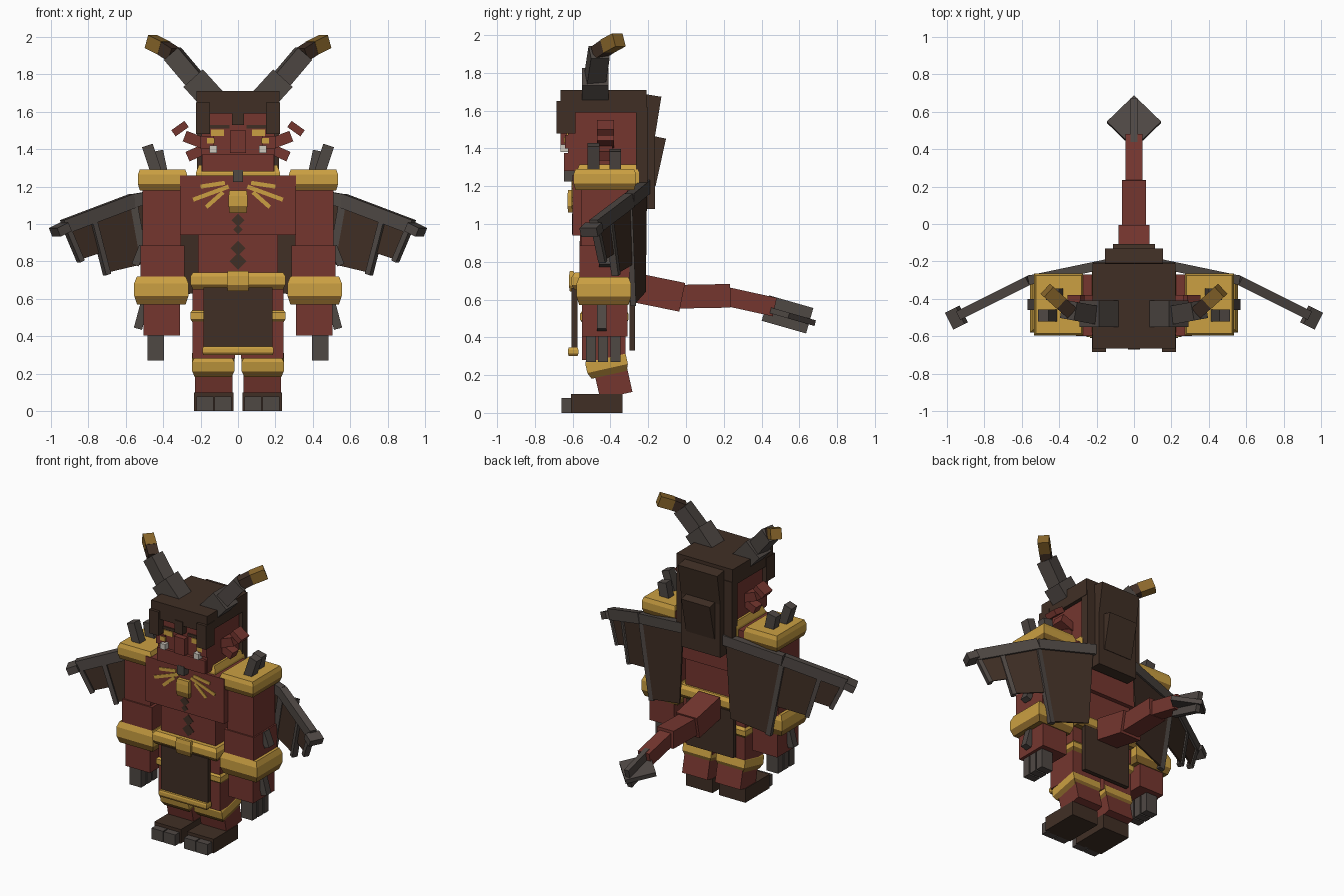
import bpy, bmesh
from mathutils import Vector, Matrix

cube = bpy.data.objects.get("Cube")
if cube:
    bpy.data.objects.remove(cube, do_unlink=True)


def material(name, code):
    rgb = [int(code[i:i + 2], 16) / 255 for i in (0, 2, 4)]
    col = [c / 12.92 if c < 0.04 else ((c + 0.055) / 1.055) ** 2.4 for c in rgb] + [1]
    m = bpy.data.materials.new(name)
    m.use_nodes = True
    m.diffuse_color = col
    m.node_tree.nodes["Principled BSDF"].inputs["Base Color"].default_value = col
    return m


red = material("red_skin", "75362f")
brown = material("dark_brown", "402f25")
grey = material("horn_grey", "4f4844")
gold = material("gold", "cba042")
dim = material("dark_gold", "8a672b")
white = material("tusk_white", "cfc8be")


def emit(name, bm, mats, mirror=False):
    """Turn a bmesh into an object, with a copy across x = 0 if asked."""
    bmesh.ops.recalc_face_normals(bm, faces=bm.faces)
    for side in (("left_", "right_") if mirror else ("",)):
        if side == "right_":
            bmesh.ops.scale(bm, vec=(-1, 1, 1), verts=bm.verts)
            bmesh.ops.reverse_faces(bm, faces=bm.faces)
        me = bpy.data.meshes.new(side + name)
        bm.to_mesh(me)
        for m in mats:
            me.materials.append(m)
        bpy.context.collection.objects.link(bpy.data.objects.new(side + name, me))
    bm.free()


def box(name, x, y, z, mat, mirror=False, tilt=0):
    """Box from (low, high) ranges, tilted about its own x axis."""
    lo, hi = Vector((x[0], y[0], z[0])), Vector((x[1], y[1], z[1]))
    bm = bmesh.new()
    bmesh.ops.create_cube(bm, size=1, matrix=Matrix.Translation((lo + hi) / 2)
                          @ Matrix.Rotation(tilt, 4, 'X') @ Matrix.Diagonal((hi - lo).to_4d()))
    emit(name, bm, [mat], mirror)


def beam(name, p, q, w, h, mat, mirror=False):
    """Square-ended bar from p to q; w is its sideways width."""
    p, q = Vector(p), Vector(q)
    d = (q - p).normalized()
    s = d.cross((0, 0, 1) if abs(d.z) < 0.98 else (0, 1, 0)).normalized()
    rot = Matrix((s, d, s.cross(d))).transposed().to_4x4()
    bm = bmesh.new()
    bmesh.ops.create_cube(bm, size=1, matrix=Matrix.Translation((p + q) / 2) @ rot
                          @ Matrix.Diagonal((w, (q - p).length, h, 1)))
    emit(name, bm, [mat], mirror)


def band(name, x, y, z, mirror=False, tilt=0, inset=0.015):
    """Gold band bulging at its lower third, with a darker lower slope."""
    bm = bmesh.new()
    rings = []
    for t, i in ((0, inset), (0.3, 0), (0.75, 0), (1, inset)):
        zz = z[0] + (z[1] - z[0]) * t
        rings.append([bm.verts.new(c) for c in (
            (x[0] + i, y[0] + i, zz), (x[1] - i, y[0] + i, zz),
            (x[1] - i, y[1] - i, zz), (x[0] + i, y[1] - i, zz))])
    for k in range(3):
        for j in range(4):
            n = (j + 1) % 4
            f = bm.faces.new((rings[k][j], rings[k][n], rings[k + 1][n], rings[k + 1][j]))
            f.material_index = int(k == 0)
    bm.faces.new(rings[0]).material_index = 1
    bm.faces.new(rings[-1])
    mid = Vector((sum(x), sum(y), sum(z))) / 2
    bmesh.ops.rotate(bm, verts=bm.verts, cent=mid, matrix=Matrix.Rotation(tilt, 3, 'X'))
    emit(name, bm, [gold, dim], mirror)


def plate(name, pts, thick, mat, mirror=False):
    """Flat polygon given a thickness vector."""
    bm = bmesh.new()
    f = bm.faces.new([bm.verts.new(p) for p in pts])
    ext = bmesh.ops.extrude_face_region(bm, geom=[f])
    bmesh.ops.translate(bm, vec=thick, verts=[v for v in ext["geom"] if isinstance(v, bmesh.types.BMVert)])
    if not any(len(e.link_faces) == 2 for e in f.edges):
        bm.faces.new(f.verts)
    emit(name, bm, [mat], mirror)


# Feet and legs
box("foot", (0.025, 0.235), (-0.61, -0.335), (0, 0.1), brown, True)
for i, x in enumerate((0.035, 0.132)):
    box(f"toe_claw_{i}", (x, x + 0.09), (-0.66, -0.6), (0, 0.078), grey, True)
box("shin", (0.03, 0.23), (-0.475, -0.3), (0.09, 0.26), red, True, 0.22)
band("knee_guard", (0.02, 0.245), (-0.53, -0.31), (0.2, 0.315), True, 0.22)
box("thigh", (0.015, 0.243), (-0.55, -0.32), (0.28, 0.67), red, True)
band("thigh_band", (0.01, 0.255), (-0.56, -0.305), (0.47, 0.545), True)

# Loincloth and belt
box("front_cloth", (-0.185, 0.185), (-0.605, -0.575), (0.31, 0.66), brown)
band("cloth_hem", (-0.19, 0.19), (-0.625, -0.57), (0.3, 0.345), inset=0.004)
box("back_cloth", (-0.185, 0.185), (-0.3, -0.27), (0.33, 0.66), brown)
band("belt", (-0.255, 0.255), (-0.605, -0.27), (0.65, 0.742))
band("buckle", (-0.06, 0.06), (-0.62, -0.59), (0.642, 0.75), inset=0.005)

# Torso, necklace and body markings
box("abdomen", (-0.215, 0.215), (-0.56, -0.3), (0.7, 0.95), red)
box("chest", (-0.31, 0.31), (-0.6, -0.27), (0.94, 1.26), red)
band("collar", (-0.225, 0.225), (-0.58, -0.25), (1.15, 1.315))
band("pendant", (-0.05, 0.05), (-0.628, -0.59), (1.06, 1.18), inset=0.004)
for i, (a, b, c, d) in enumerate(((0.05, 1.2, 0.24, 1.13), (0.07, 1.22, 0.2, 1.2), (0.08, 1.17, 0.17, 1.09))):
    beam(f"chest_marking_{i}", (a, -0.6, b), (c, -0.6, d), 0.01, 0.022, gold, True)
for i, (z, r, y) in enumerate(((1.02, 0.035, -0.6), (0.97, 0.025, -0.6), (0.87, 0.04, -0.56), (0.8, 0.045, -0.56))):
    plate(f"scar_{i}", [(-r, y - 0.004, z), (0, y - 0.004, z - r), (r, y - 0.004, z), (0, y - 0.004, z + r)],
          (0, 0.006, 0), brown)

# Arms
box("upper_arm", (0.305, 0.51), (-0.555, -0.31), (0.87, 1.2), red, True)
box("forearm", (0.285, 0.52), (-0.565, -0.3), (0.7, 0.885), red, True)
band("bracer", (0.265, 0.555), (-0.58, -0.29), (0.57, 0.72), True)
box("hand", (0.31, 0.505), (-0.55, -0.31), (0.405, 0.58), red, True)
for i, y in enumerate((-0.53, -0.465, -0.4)):
    box(f"finger_claw_{i}", (0.395, 0.485), (y, y + 0.053), (0.27, 0.41), grey, True)
beam("thumb_claw", (0.5, -0.445, 0.57), (0.535, -0.445, 0.44), 0.05, 0.045, grey, True)
beam("elbow_spike", (0.51, -0.43, 0.88), (0.55, -0.43, 0.78), 0.06, 0.04, grey, True)
band("shoulder_pad", (0.272, 0.535), (-0.595, -0.265), (1.18, 1.292), True, inset=0.01)
beam("front_shoulder_spike", (0.435, -0.49, 1.27), (0.485, -0.49, 1.42), 0.065, 0.06, grey, True)
beam("rear_shoulder_spike", (0.41, -0.375, 1.27), (0.435, -0.375, 1.39), 0.06, 0.07, grey, True)

# Head and face
box("head", (-0.195, 0.195), (-0.625, -0.24), (1.28, 1.62), red)
box("jaw", (-0.19, 0.19), (-0.645, -0.5), (1.28, 1.375), red)
box("nose", (-0.042, 0.042), (-0.665, -0.6), (1.38, 1.5), red)
box("goatee", (-0.028, 0.028), (-0.647, -0.59), (1.225, 1.29), grey)
box("cheek", (0.13, 0.2), (-0.64, -0.55), (1.4, 1.47), red, True)
box("brow", (0.045, 0.165), (-0.633, -0.62), (1.51, 1.53), brown, True)
box("eye", (0.075, 0.145), (-0.632, -0.62), (1.47, 1.505), gold, True)
box("eye_glow", (0.125, 0.165), (-0.645, -0.636), (1.43, 1.46), gold, True)
box("tusk", (0.112, 0.152), (-0.665, -0.62), (1.38, 1.42), white, True)
beam("upper_ear", (0.275, -0.425, 1.535), (0.345, -0.425, 1.485), 0.09, 0.04, red, True)
beam("middle_ear", (0.18, -0.425, 1.43), (0.285, -0.425, 1.47), 0.09, 0.06, red, True)
beam("lower_ear", (0.18, -0.425, 1.4), (0.27, -0.425, 1.36), 0.07, 0.055, red, True)

# Hair
box("hair_cap", (-0.222, 0.222), (-0.665, -0.21), (1.59, 1.71), brown)
box("hair_fringe", (0.15, 0.225), (-0.685, -0.585), (1.48, 1.65), brown, True)
box("hair_widow_peak", (-0.032, 0.032), (-0.672, -0.62), (1.53, 1.62), brown)
box("hair_back", (-0.22, 0.22), (-0.265, -0.205), (1.2, 1.62), brown)
box("hair_tail", (-0.155, 0.155), (-0.25, -0.165), (1.08, 1.6), brown)
beam("hair_upper_slab", (0, -0.17, 1.68), (0, -0.215, 1.4), 0.31, 0.08, brown)
beam("hair_lower_slab", (0, -0.145, 1.46), (0, -0.2, 1.21), 0.225, 0.08, brown)

# Horns, thinning towards a golden tip
horn = ((0.14, -0.48, 1.67), (0.24, -0.48, 1.78), (0.35, -0.46, 1.91), (0.405, -0.41, 1.945),
        (0.465, -0.355, 1.975))
for i, (w, m) in enumerate(((0.14, grey), (0.1, grey), (0.072, brown), (0.074, dim))):
    p, q = Vector(horn[i]), Vector(horn[i + 1])
    beam(f"horn_{i}", p - (q - p) * 0.15, q, w, w, m, True)

# Wings: a bent arm bone, hanging ribs and membrane panels
joints = [Vector(p) for p in ((0.13, -0.21, 1.2), (0.56, -0.3, 1.125), (0.93, -0.485, 0.985))]


def on_wing(x, z=None):
    a, b = joints[:2] if x < joints[1].x else joints[1:]
    p = a.lerp(b, (x - a.x) / (b.x - a.x))
    return p if z is None else Vector((x, p.y, z))


beam("wing_inner_bone", joints[0], joints[1], 0.05, 0.07, grey, True)
beam("wing_outer_bone", joints[1], joints[2], 0.05, 0.075, grey, True)
beam("wing_tip", (0.92, -0.485, 0.985), (0.98, -0.515, 0.955), 0.1, 0.05, grey, True)
panels = ((0.17, 0.2, 0.64, 0.56, 0.46, 0.58), (0.56, 0.49, 0.79, 0.78, 0.7, 0.74),
          (0.78, 0.72, 0.85, 0.92, 0.84, 0.81))
for i, (a, b, zb, c, d, zd) in enumerate(panels):
    plate(f"wing_membrane_{i}", [on_wing(a), on_wing(c), on_wing(d, zd), on_wing(b, zb)],
          (0, 0.012, 0), brown, True)
    beam(f"wing_rib_{i}", on_wing(c), on_wing(d, zd - 0.01), 0.04, 0.03, grey, True)

# Tail with crossed blades at the end
beam("tail_base", (0, -0.28, 0.665), (0, -0.02, 0.612), 0.165, 0.155, red)
beam("tail_middle", (0, -0.04, 0.615), (0, 0.235, 0.62), 0.13, 0.125, red)
beam("tail_end", (0, 0.22, 0.615), (0, 0.47, 0.56), 0.09, 0.1, red)
beam("tail_vertical_blade", (0, 0.42, 0.555), (0, 0.655, 0.488), 0.035, 0.14, grey)
plate("tail_flat_blade", [(0, 0.4, 0.54), (0.145, 0.54, 0.5), (0, 0.68, 0.46), (-0.145, 0.54, 0.5)],
      (0, 0.008, 0.03), grey)
